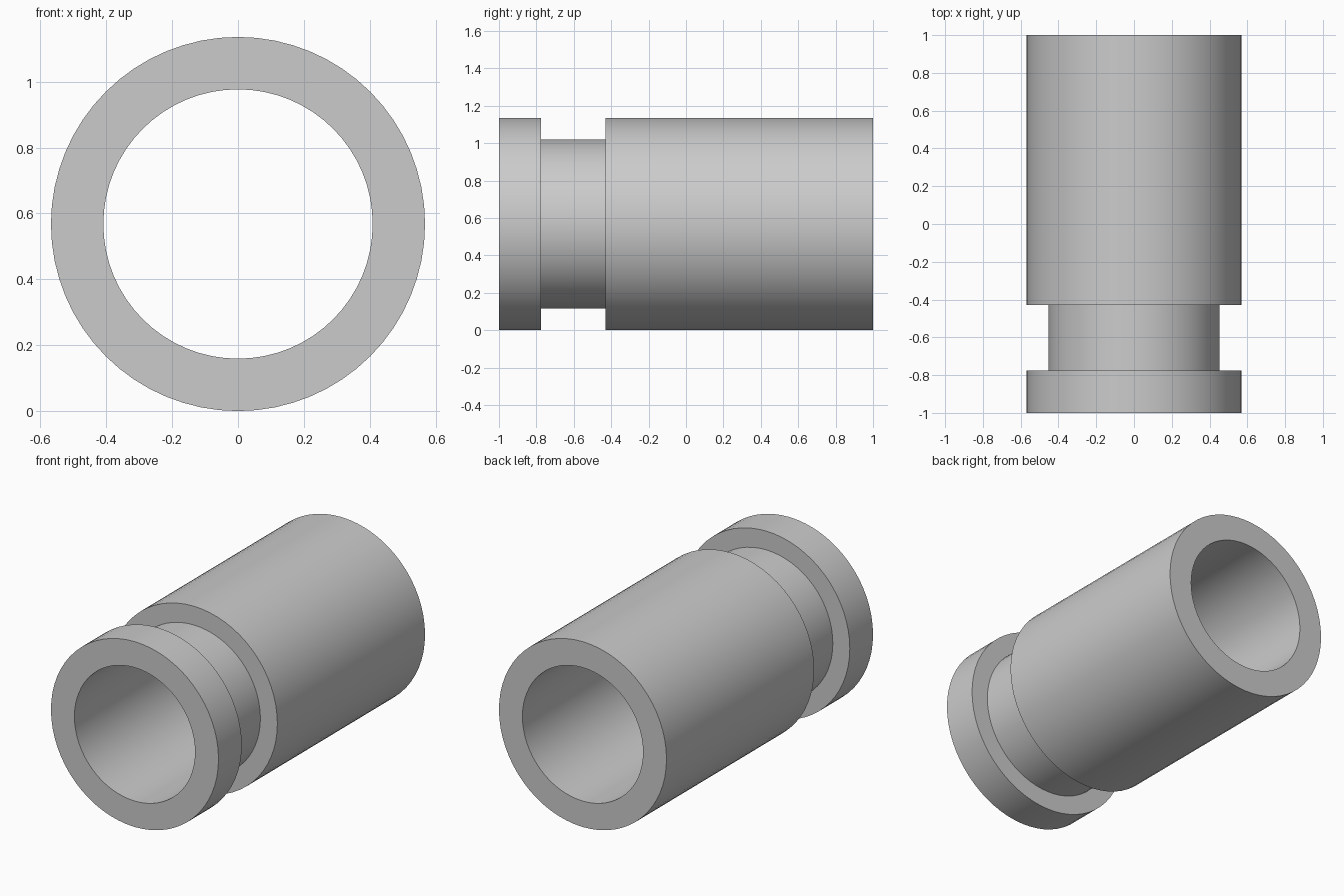
import bpy, bmesh
from math import sin, cos, pi, radians

cube = bpy.data.objects.get("Cube")
if cube:
    bpy.data.objects.remove(cube, do_unlink=True)

SIDES = 64
OUTER, GROOVE, BORE = 0.568, 0.453, 0.409
GROOVE_FRONT, GROOVE_BACK = -0.775, -0.43

# Plain grey material
grey = bpy.data.materials.new("plain_grey")
grey.use_nodes = True
colour = (0.6, 0.6, 0.6, 1)
grey.diffuse_color = colour
grey.node_tree.nodes["Principled BSDF"].inputs["Base Color"].default_value = colour

# Closed wall section as (radius, y), swept around the y axis
section = [(BORE, -1), (OUTER, -1), (OUTER, GROOVE_FRONT), (GROOVE, GROOVE_FRONT),
           (GROOVE, GROOVE_BACK), (OUTER, GROOVE_BACK), (OUTER, 1), (BORE, 1)]
bm = bmesh.new()
rings = []
for i in range(SIDES):
    a = 2 * pi * i / SIDES
    rings.append([bm.verts.new((r * cos(a), y, r * sin(a))) for r, y in section])
for i, ring in enumerate(rings):
    following = rings[(i + 1) % SIDES]
    for j in range(len(section)):
        k = (j + 1) % len(section)
        bm.faces.new((ring[j], ring[k], following[k], following[j]))
bmesh.ops.recalc_face_normals(bm, faces=bm.faces)

# Grooved sleeve lying along y
mesh = bpy.data.meshes.new("grooved_sleeve")
bm.to_mesh(mesh)
bm.free()
mesh.materials.append(grey)
sleeve = bpy.data.objects.new("grooved_sleeve", mesh)
sleeve.location.z = OUTER
bpy.context.collection.objects.link(sleeve)
bpy.context.view_layer.objects.active = sleeve
sleeve.select_set(True)
bpy.ops.object.shade_smooth_by_angle(angle=radians(30))
